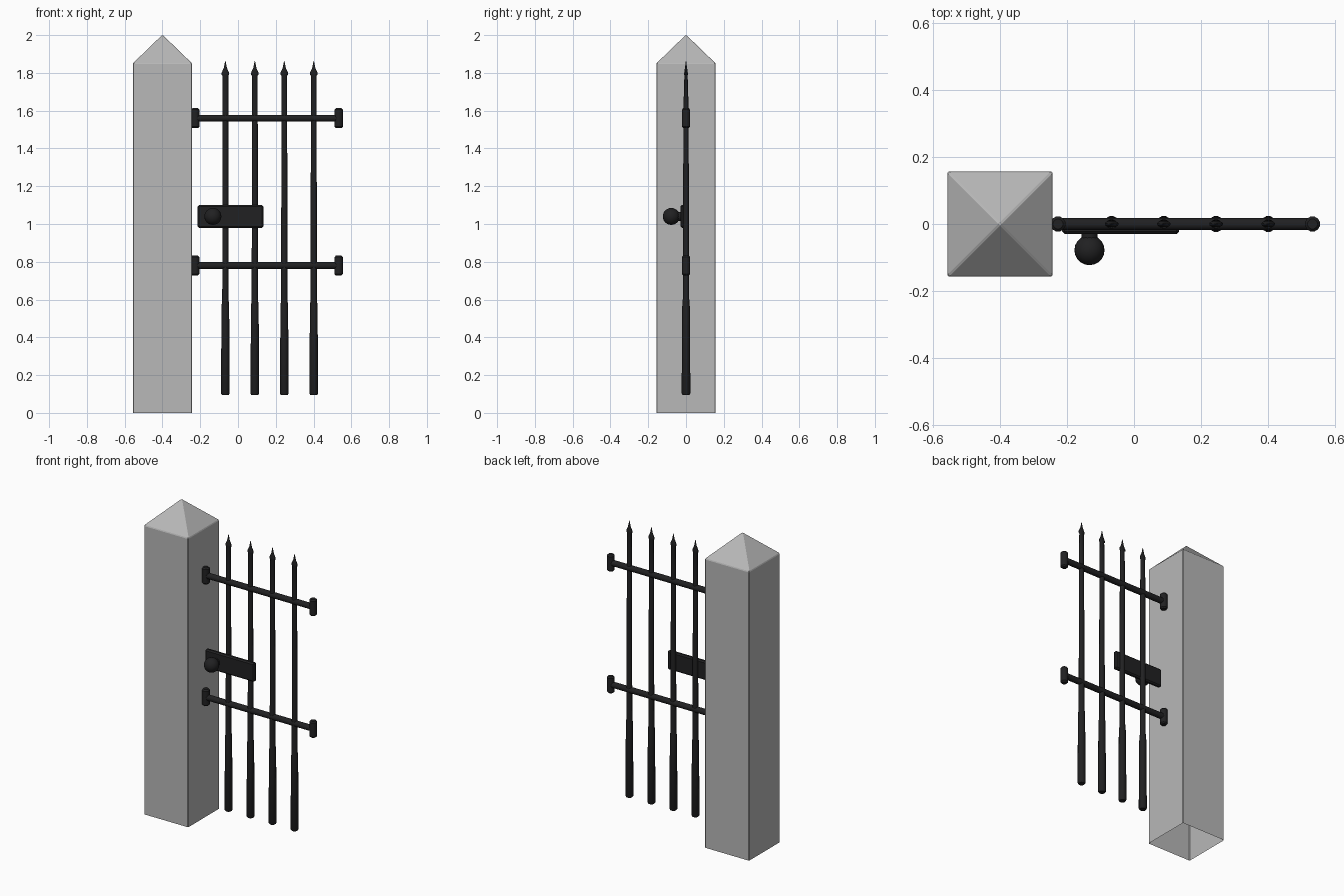
import bpy, bmesh, math
from mathutils import Matrix, Vector

cube = bpy.data.objects.get("Cube")
if cube:
    bpy.data.objects.remove(cube, do_unlink=True)


def make_material(name, rgb):
    mat = bpy.data.materials.new(name)
    mat.use_nodes = True
    mat.diffuse_color = (*rgb, 1)
    bsdf = mat.node_tree.nodes["Principled BSDF"]
    bsdf.inputs["Base Color"].default_value = (*rgb, 1)
    bsdf.inputs["Roughness"].default_value = 0.7
    return mat


STONE = make_material("grey stone", (0.48, 0.48, 0.48))
IRON = make_material("black iron", (0.015, 0.015, 0.016))


def finish(name, bm, mat, bevel=0, smooth=False):
    bmesh.ops.recalc_face_normals(bm, faces=bm.faces)
    mesh = bpy.data.meshes.new(name)
    bm.to_mesh(mesh)
    bm.free()
    mesh.materials.append(mat)
    obj = bpy.data.objects.new(name, mesh)
    bpy.context.collection.objects.link(obj)
    if bevel:
        mod = obj.modifiers.new("Bevel", "BEVEL")
        mod.width = bevel
        mod.segments = 1
        mod.limit_method = "ANGLE"
    if smooth:
        bpy.ops.object.select_all(action="DESELECT")
        obj.select_set(True)
        bpy.context.view_layer.objects.active = obj
        bpy.ops.object.shade_smooth_by_angle(angle=math.radians(40))
    return obj


def lathe(name, profile, matrix, sides=12):
    """Turn (height, x radius, y radius) rings into a closed round bar."""
    bm = bmesh.new()
    rings = []
    for z, rx, ry in profile:
        angles = [math.tau * (i + 0.5) / sides for i in range(sides)]
        rings.append([bm.verts.new((rx * math.cos(a), ry * math.sin(a), z)) for a in angles])
    for low, high in zip(rings, rings[1:]):
        for i in range(sides):
            j = (i + 1) % sides
            bm.faces.new((low[i], low[j], high[j], high[i]))
    bm.faces.new(rings[0][::-1])
    bm.faces.new(rings[-1])
    bm.transform(matrix)
    return finish(name, bm, IRON, smooth=True)


def round_bar(name, start, end, radius, chamfer=0.006):
    """Straight round bar between two points with chamfered ends."""
    start, end = Vector(start), Vector(end)
    axis = end - start
    length, small = axis.length, radius - chamfer
    profile = [(0, small, small), (chamfer, radius, radius),
               (length - chamfer, radius, radius), (length, small, small)]
    turn = axis.to_track_quat("Z", "Y").to_matrix().to_4x4()
    return lathe(name, profile, Matrix.Translation(start) @ turn)


# Stone post: hollow shaft, open underneath, with a pyramid top
bm = bmesh.new()
h = 0.157
corners = [(-h, -h), (h, -h), (h, h), (-h, h)]
base = [bm.verts.new((x - 0.4, y, 0)) for x, y in corners]
eaves = [bm.verts.new((x - 0.4, y, 1.85)) for x, y in corners]
apex = bm.verts.new((-0.4, 0, 2.002))
for i in range(4):
    j = (i + 1) % 4
    bm.faces.new((base[i], base[j], eaves[j], eaves[i]))
    bm.faces.new((eaves[i], eaves[j], apex))
finish("stone_post", bm, STONE, bevel=0.004)

# Horizontal rails, each with an upright knuckle at both ends
for label, z in (("lower", 0.78), ("upper", 1.56)):
    round_bar(label + "_rail", (-0.225, 0, z), (0.53, 0, z), 0.019)
    for side, x in (("right", -0.227), ("left", 0.533)):
        round_bar(f"{label}_{side}_knuckle", (x, 0, z - 0.053), (x, 0, z + 0.053), 0.023, 0.008)

# Pickets: thick foot, slim shaft, flattened spear tip
picket = [
    (0.095, 0.019, 0.019), (0.103, 0.024, 0.024), (0.56, 0.021, 0.021),
    (0.61, 0.017, 0.017), (1.2, 0.0165, 0.0155), (1.62, 0.016, 0.014),
    (1.785, 0.016, 0.009), (1.79, 0.021, 0.01), (1.80, 0.021, 0.01),
    (1.825, 0.009, 0.006), (1.863, 0.001, 0.001),
]
for i in range(4):
    lathe(f"picket_{i + 1}", picket, Matrix.Translation((-0.067 + 0.156 * i, 0, 0)))

# Lock plate on the front of the pickets
bm = bmesh.new()
bmesh.ops.create_cube(bm, size=1)
bm.transform(Matrix.Translation((-0.04, -0.016, 1.04)) @ Matrix.Diagonal((0.35, 0.028, 0.12, 1)))
finish("lock_plate", bm, IRON, bevel=0.008)

# Door knob: short neck and round ball
round_bar("knob_neck", (-0.133, -0.02, 1.04), (-0.133, -0.06, 1.04), 0.025, 0.002)
bm = bmesh.new()
bmesh.ops.create_uvsphere(bm, u_segments=20, v_segments=12, radius=0.045)
bm.transform(Matrix.Translation((-0.133, -0.078, 1.04)))
finish("knob_ball", bm, IRON, smooth=True)
